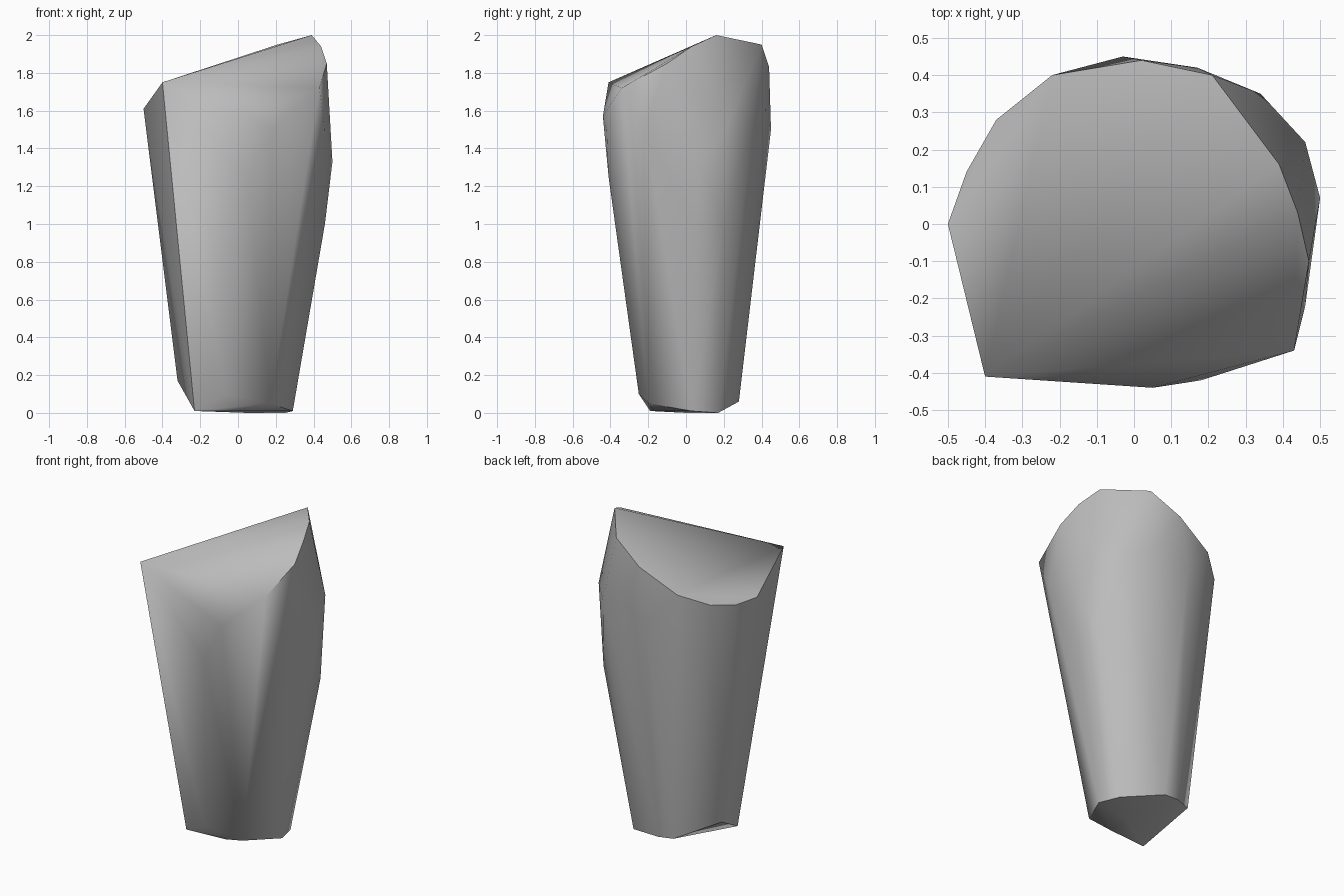
import bpy
import bmesh
from math import radians

# Remove the default cube only
default_cube = bpy.data.objects.get("Cube")
if default_cube:
    bpy.data.objects.remove(default_cube, do_unlink=True)


def make_material(name, colour):
    material = bpy.data.materials.new(name)
    material.use_nodes = True
    material.diffuse_color = colour
    shader = next(n for n in material.node_tree.nodes if n.type == "BSDF_PRINCIPLED")
    shader.inputs["Base Color"].default_value = colour
    return material


def hull_object(name, outlines, material, sharp_angle):
    """Wrap a convex stone around a stack of loose outlines."""
    bm = bmesh.new()
    for outline in outlines:
        for point in outline:
            bm.verts.new(point)
    hull = bmesh.ops.convex_hull(bm, input=bm.verts[:])
    unused = {v for v in hull["geom_interior"] + hull["geom_unused"]
              if isinstance(v, bmesh.types.BMVert)}
    bmesh.ops.delete(bm, geom=list(unused), context="VERTS")
    bmesh.ops.recalc_face_normals(bm, faces=bm.faces[:])

    mesh = bpy.data.meshes.new(name)
    bm.to_mesh(mesh)
    bm.free()
    mesh.materials.append(material)
    stone = bpy.data.objects.new(name, mesh)
    bpy.context.collection.objects.link(stone)

    # Smooth sides, crisp broken edges
    bpy.ops.object.select_all(action="DESELECT")
    stone.select_set(True)
    bpy.context.view_layer.objects.active = stone
    bpy.ops.object.shade_smooth_by_angle(angle=radians(sharp_angle))
    return stone


# Slanted broken rim, counter-clockwise from the front corner
top_rim = [
    (-.4, -.41, 1.75), (.43, -.34, 1.72), (.47, -.1, 1.85), (.44, .03, 1.94),
    (.39, .16, 2), (.21, .4, 1.95), (.02, .44, 1.83), (-.22, .4, 1.7),
    (-.37, .28, 1.63), (-.45, .14, 1.6), (-.5, 0, 1.61),
]

# Widest part of the body, just under the rim
shoulder = [
    (.05, -.44, 1.57), (.18, -.42, 1.5), (.46, -.22, 1.5), (.5, .07, 1.33),
    (.46, .22, 1.53), (.34, .35, 1.5), (.17, .42, 1.6), (-.03, .45, 1.5),
]

# Bulge where the body starts to taper
waist = [(.05, -.41, 1.25), (.46, .05, 1), (.44, .2, 1)]

# Chipped lower rim and the small flat foot
lower_rim = [
    (-.06, -.25, .1), (.17, -.2, .05), (.29, .03, .01), (.25, .17, 0),
    (0, .28, .06), (-.1, .27, .07), (-.32, .1, .17),
]
foot = [(-.23, -.19, .01), (.03, -.17, .01), (.05, 0, 0)]

stone_grey = make_material("stone grey", (.5, .5, .5, 1))
hull_object("stone_shard", [top_rim, shoulder, waist, lower_rim, foot],
            stone_grey, sharp_angle=40)
